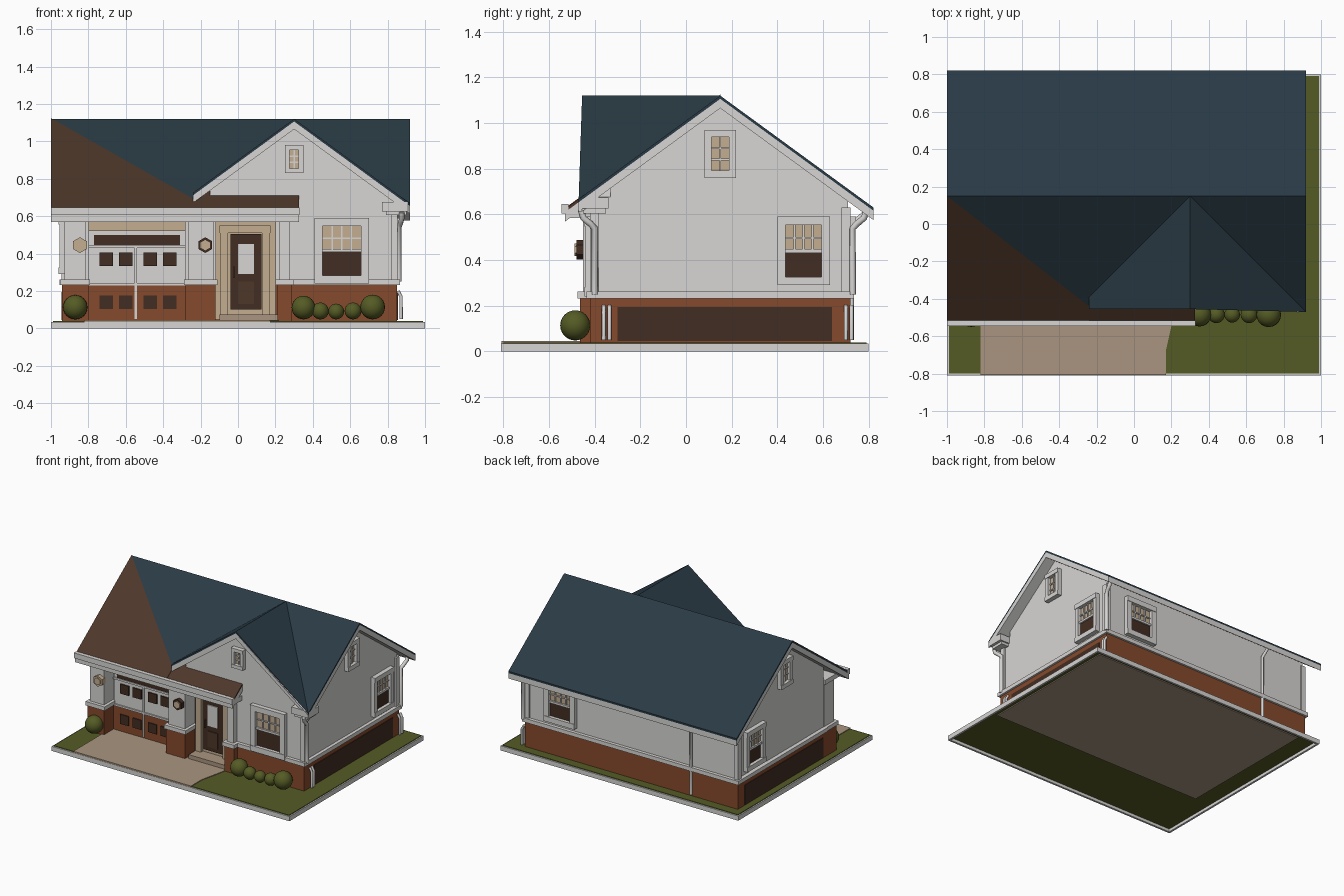
import bpy, bmesh, math
from mathutils import Vector

if "Cube" in bpy.data.objects:
    bpy.data.objects.remove(bpy.data.objects["Cube"])

def mat(name, r, g, b):
    m = bpy.data.materials.new(name)
    m.diffuse_color = (r, g, b, 1)
    m.use_nodes = True
    m.node_tree.nodes["Principled BSDF"].inputs["Base Color"].default_value = m.diffuse_color
    return m

WHITE = mat("white paint", .68, .67, .66)
NAVY = mat("navy shingle", .022, .042, .058)
BROWN = mat("brown shingle", .075, .038, .022)
BRICK = mat("orange brick", .24, .068, .025)
DARK = mat("dark brown", .055, .026, .016)
GREEN = mat("grass green", .09, .105, .018)
DRIVE = mat("driveway tan", .40, .30, .215)
TAN = mat("cream tan", .55, .42, .28)

def finish(name, bm, m):
    bmesh.ops.recalc_face_normals(bm, faces=bm.faces)
    me = bpy.data.meshes.new(name)
    bm.to_mesh(me)
    bm.free()
    me.materials.append(m)
    ob = bpy.data.objects.new(name, me)
    bpy.context.collection.objects.link(ob)
    return ob

def loft(name, a, b, m):
    """Solid between two matching outlines."""
    bm = bmesh.new()
    va = [bm.verts.new(p) for p in a]
    vb = [bm.verts.new(p) for p in b]
    bm.faces.new(va)
    bm.faces.new(vb[::-1])
    for i in range(len(a)):
        j = (i + 1) % len(a)
        bm.faces.new((va[i], vb[i], vb[j], va[j]))
    return finish(name, bm, m)

def box(name, p, q, m):
    lo = [min(i, j) for i, j in zip(p, q)]
    hi = [max(i, j) for i, j in zip(p, q)]
    r = [(lo[0], lo[1]), (hi[0], lo[1]), (hi[0], hi[1]), (lo[0], hi[1])]
    return loft(name, [(x, y, lo[2]) for x, y in r], [(x, y, hi[2]) for x, y in r], m)

def pipe(name, pts, r, m):
    cu = bpy.data.curves.new(name, 'CURVE')
    cu.dimensions = '3D'
    cu.bevel_depth = r
    cu.bevel_resolution = 2
    cu.use_fill_caps = True
    sp = cu.splines.new('POLY')
    sp.points.add(len(pts) - 1)
    for s, p in zip(sp.points, pts):
        s.co = (*p, 1)
    cu.materials.append(m)
    ob = bpy.data.objects.new(name, cu)
    bpy.context.collection.objects.link(ob)

# ground: rim, lawn, driveway, floor
for n, p, q in (("front", (-1, -.81), (1, -.795)), ("back", (-1, .785), (1, .8)),
                ("left", (-1, -.795), (-.985, .785)), ("right", (.985, -.795), (1, .785))):
    box("rim_" + n, (*p, 0), (*q, .035), WHITE)
box("lawn", (-.99, -.80, .022), (.99, .79, .04), GREEN)
d = [(-.82, -.808), (.17, -.808), (.17, -.68), (.21, -.5), (.24, -.33), (-.82, -.33)]
loft("driveway", [(x, y, .03) for x, y in d], [(x, y, .045) for x, y in d], DRIVE)
box("floor_underside", (-.85, -.35, .015), (.94, .75, .03), DRIVE)
box("door_step", (-.1, -.45, .04), (.24, -.33, .075), DRIVE)

# house body: brick base, trim band, walls with gables
box("brick_base", (-.94, -.34, .035), (.85, .72, .235), BRICK)
box("brick_base_front", (.2, -.42, .035), (.85, -.3, .235), BRICK)
box("base_trim", (-.955, -.335, .232), (.865, .735, .262), WHITE)
box("base_trim_front", (.29, -.435, .232), (.865, -.3, .262), WHITE)
S = .73
def zm(x, y): return 1.12 - S * abs(y - .15)
def zc(x, y): return 1.12 - S * abs(x - .3)
prof = [(-.33, .25), (.71, .25), (.71, zm(0, .71) - .05), (.15, 1.07), (-.33, zm(0, -.33) - .05)]
loft("main_walls", [(-.925, y, z) for y, z in prof], [(.84, y, z) for y, z in prof], WHITE)
prof = [(.2, .25), (.84, .25), (.84, zc(.84, 0) - .05), (.3, 1.07), (-.15, zc(-.15, 0) - .05), (-.15, .62), (.2, .62)]
loft("front_gable_wall", [(x, -.41, z) for x, z in prof], [(x, -.3, z) for x, z in prof], WHITE)
for n, x in (("left", -.945), ("right", .855)):
    box("dark_brick_" + n, (x, -.3, .045), (x - math.copysign(.01, x), .64, .195), DARK)
    for y in (-.40, .70):
        if n == "right" or y > 0:
            xc = x - math.copysign(.02, x)
            box("corner_board_" + n, (xc - .018, y - .02, .25), (xc + .018, y + .02, .63), WHITE)

# roof planes drawn in plan, lifted onto the slopes
def plane(name, pts, f, top, bot, m):
    loft(name, [(x, y, f(x, y) + bot) for x, y in pts], [(x, y, f(x, y) + top) for x, y in pts], m)

planes = (
    ("roof_back", [(-1, .15), (.92, .15), (.92, .82), (-1, .82)], zm),
    ("roof_front_left", [(-1, .15), (.3, .15), (-.24, -.39), (-.24, -.53), (-1, -.53)], zm),
    ("roof_front_right", [(.3, .15), (.92, .15), (.92, -.47)], zm),
    ("gable_roof_left", [(.3, -.455), (.3, .15), (-.24, -.39), (-.24, -.455)], zc),
    ("gable_roof_right", [(.3, -.455), (.3, .15), (.92, -.47), (.92, -.455)], zc),
    ("porch_roof", [(-.24, -.38), (.325, -.38), (.325, -.53), (-.24, -.53)], zm))
for n, pts, f in planes:
    plane(n, pts, f, 0, -.014, BROWN if n == "porch_roof" else NAVY)
    plane(n + "_soffit", pts, f, -.014, -.055, WHITE)
plane("brown_shingles", [(-1, .15), (-.24, -.44), (-.24, -.53), (-1, -.53)], zm, .004, -.002, BROWN)

# eaves: gutter, porch ceiling, cornice return
box("front_gutter", (-1, -.545, .605), (.33, -.515, .645), WHITE)
box("porch_ceiling", (-.94, -.52, .585), (.32, -.33, .62), WHITE)
box("cornice_return", (.77, -.46, .625), (.92, -.34, .675), WHITE)
box("cornice_return_lip", (.79, -.45, .605), (.90, -.35, .63), WHITE)
for n, y, yw in (("front", -.46, -.40), ("back", .79, .73)):
    s = 1 if y > 0 else -1
    pipe("downspout_" + n, [(.875, y, .62), (.875, y - .01 * s, .585), (.868, yw + .02 * s, .56),
                            (.86, yw, .54), (.86, yw, .25)], .014, WHITE)
    for k in (0, .025):
        yy = (.70 if y > 0 else -.36) + k
        pipe("drain_" + n, [(.855, yy, .20), (.872, yy, .17), (.872, yy, .05)], .009, WHITE)
pipe("downspout_rear_wall", [(-.55, .79, .61), (-.55, .725, .56), (-.55, .725, .05)], .011, WHITE)

# walls as local frames: u along the wall, d outward
def front(u, d, z): return (u, -.41 - d, z)
def right(u, d, z): return (.84 + d, u, z)
def left(u, d, z): return (-.925 - d, u, z)
def back(u, d, z): return (u, .71 + d, z)

def window(name, f, u0, u1, z0, z1, t, big):
    def b(part, a, c, e, g, d, m):
        box(name + "_" + part, f(a, 0, e), f(c, d, g), m)
    b("jamb_a", u0, u0 + t, z0, z1, .03, WHITE)
    b("jamb_b", u1 - t, u1, z0, z1, .03, WHITE)
    b("sill", u0, u1, z0, z0 + t, .034, WHITE)
    b("head", u0, u1, z1 - t, z1, .034, WHITE)
    a, c, e, g = u0 + t, u1 - t, z0 + t, z1 - t
    mid = (e + g) / 2
    b("glass", a, c, e, g, .006, TAN)
    if big:
        b("dark_pane", a, c, e, mid, .009, DARK)
        b("rail", a, c, mid - .008, mid + .008, .02, WHITE)
    lo = mid if big else e
    for k in ((1, 2, 3) if big else (1,)):
        x = a + (c - a) * k / (4 if big else 2)
        b("muntin", x - .004, x + .004, lo, g, .014, WHITE)
    for k in ((1,) if big else (1, 2)):
        z = lo + (g - lo) * k / (2 if big else 3)
        b("bar", a, c, z - .004, z + .004, .014, WHITE)

window("front_window", front, .41, .70, .24, .59, .042, True)
window("front_gable_window", front, .25, .35, .83, .98, .026, False)
window("back_window", back, .42, .68, .29, .59, .04, True)
for n, f in (("right", right), ("left", left)):
    window(n + "_window", f, .40, .63, .29, .59, .036, True)
    window(n + "_gable_window", f, .08, .22, .76, .97, .032, False)

# garage front: piers with brick bases and lamps
for n, x0, x1 in (("left", -.94, -.80), ("middle", -.28, -.12), ("right", .21, .29)):
    box("pier_brick_" + n, (x0, -.465, .035), (x1, -.33, .235), BRICK)
    box("pier_trim_" + n, (x0 - .01, -.475, .232), (x1 + .01, -.33, .262), WHITE)
    box("pier_" + n, (x0 + .012, -.45, .25), (x1 - .012, -.33, .6), WHITE)
def hexagon(name, x, z, r, y0, y1, m):
    ring = [(x + r * math.cos(k * math.pi / 3 + math.pi / 6), z + r * math.sin(k * math.pi / 3 + math.pi / 6)) for k in range(6)]
    loft(name, [(a, y0, b) for a, b in ring], [(a, y1, b) for a, b in ring], m)
for x, m in ((-.845, TAN), (-.175, DARK)):
    hexagon("lamp_body", x, .445, .042, -.48, -.44, m)
    hexagon("lamp_glass", x, .445, .028, -.488, -.475, TAN)

# garage door: painted panels, windows, header
box("garage_door", (-.80, -.35, .24), (-.28, -.32, .53), WHITE)
box("garage_door_base", (-.80, -.352, .045), (-.28, -.32, .24), BRICK)
box("garage_header", (-.80, -.40, .52), (-.28, -.33, .59), TAN)
box("garage_top_strip", (-.77, -.356, .445), (-.31, -.35, .50), DARK)
for z in (.228, .43):
    box("garage_rail", (-.80, -.36, z), (-.28, -.345, z + .014), WHITE)
box("garage_post", (-.553, -.36, .05), (-.54, -.345, .44), WHITE)
for x in (-.705, -.60, -.47, -.365):
    for z in (.37, .14):
        box("garage_pane", (x - .036, -.36, z - .036), (x + .036, -.35, z + .036), DARK)

# entrance: tan recess, door, glass, handle
box("entry_wall", (-.12, -.345, .05), (.21, -.325, .585), TAN)
for x in (-.075, .15):
    box("door_casing", (x - .022, -.37, .07), (x + .022, -.34, .53), TAN)
box("door_head", (-.1, -.37, .51), (.175, -.34, .55), TAN)
box("front_door", (-.04, -.36, .10), (.125, -.34, .505), DARK)
box("door_glass", (0, -.367, .29), (.085, -.358, .45), WHITE)
box("door_panel", (0, -.367, .13), (.085, -.358, .25), BROWN)
box("door_handle", (-.028, -.375, .27), (-.018, -.36, .33), BROWN)

# bushes
for x, r in ((-.87, .065), (.35, .063), (.44, .045), (.525, .042), (.615, .045), (.72, .066)):
    bm = bmesh.new()
    bmesh.ops.create_uvsphere(bm, u_segments=20, v_segments=12, radius=r)
    bmesh.ops.translate(bm, verts=bm.verts, vec=Vector((x, -.485, .048 + r)))
    for f in bm.faces:
        f.smooth = True
    finish("bush", bm, GREEN)
